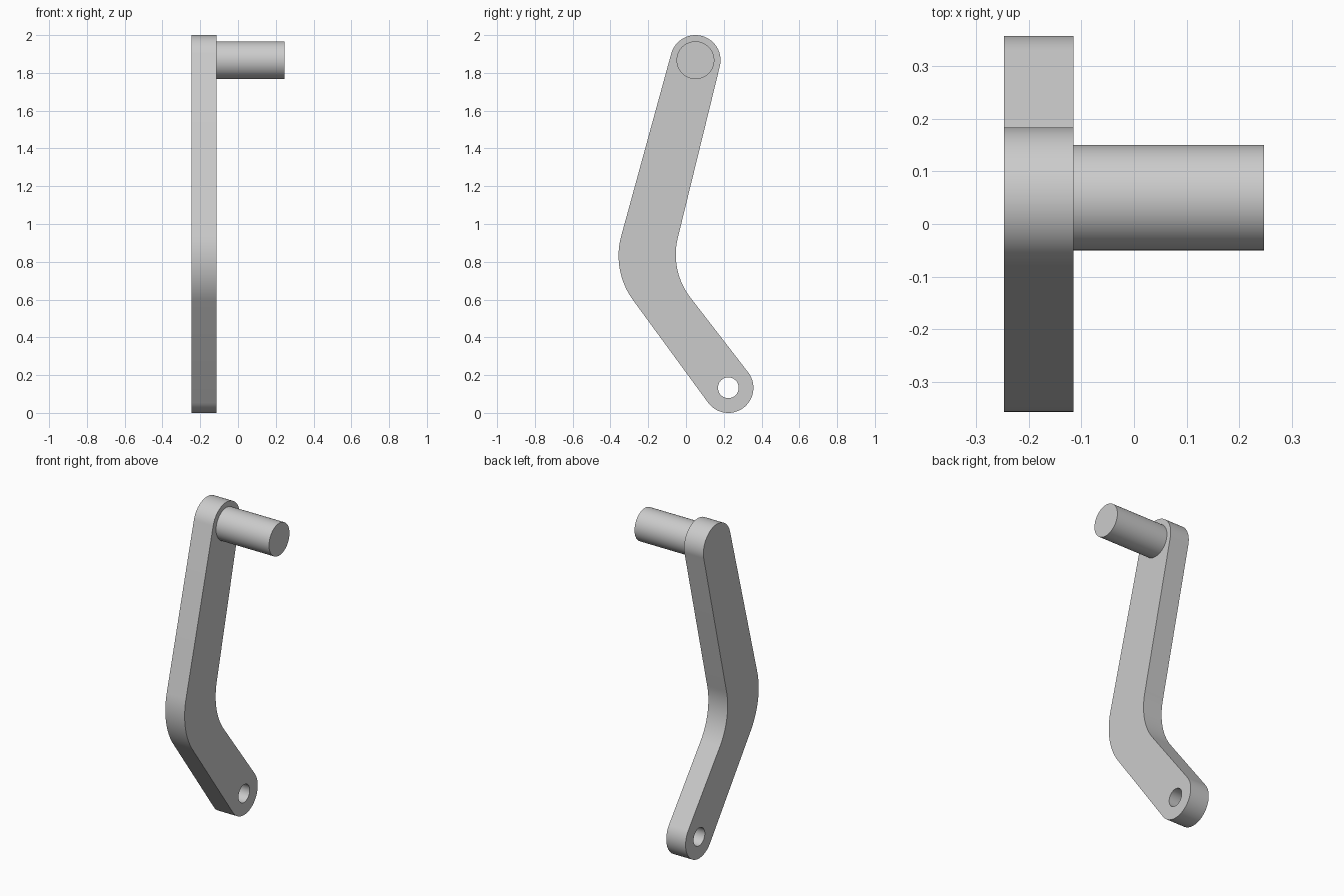
import bpy, bmesh
from math import radians, cos, sin, pi
from mathutils import Vector, Matrix

if "Cube" in bpy.data.objects:
    bpy.data.objects.remove(bpy.data.objects["Cube"], do_unlink=True)

grey = bpy.data.materials.new("light grey metal")
grey.use_nodes = True
colour = (0.6, 0.6, 0.6, 1)
grey.diffuse_color = colour
grey.node_tree.nodes["Principled BSDF"].inputs["Base Color"].default_value = colour

ARM_X, ARM_END, PIN_END = -0.247, -0.115, 0.247
TOP, BOTTOM = (0.05, 1.867), (0.224, 0.133)
END_RADIUS = 0.133


def arc(centre, radius, start, end, steps):
    """Points in the y-z plane along an arc, angles in degrees."""
    angles = [radians(start + (end - start) * i / steps) for i in range(steps + 1)]
    return [(centre[0] + radius * cos(a), centre[1] + radius * sin(a)) for a in angles]


def finish(bm, name):
    bmesh.ops.recalc_face_normals(bm, faces=bm.faces)
    mesh = bpy.data.meshes.new(name)
    bm.to_mesh(mesh)
    bm.free()
    mesh.materials.append(grey)
    obj = bpy.data.objects.new(name, mesh)
    bpy.context.collection.objects.link(obj)
    bpy.ops.object.select_all(action='DESELECT')
    obj.select_set(True)
    bpy.context.view_layer.objects.active = obj
    bpy.ops.object.shade_smooth_by_angle(angle=radians(30))
    return obj


# Bent arm: rounded ends joined by outer and inner bend arcs, with a through hole
outline = (arc(TOP, END_RADIUS, -13, 165, 40)
           + arc((0.041, 0.832), 0.398, 165, 216.5, 20)
           + arc(BOTTOM, END_RADIUS, 216.5, 397, 40)
           + arc((0.32, 0.838), 0.374, 217, 166, 20))
hole = arc(BOTTOM, 0.055, 0, 360, 40)[:-1]

bm = bmesh.new()
edges = []
for loop in (outline, hole):
    verts = [bm.verts.new((ARM_X, y, z)) for y, z in loop]
    edges += [bm.edges.new((verts[i - 1], verts[i])) for i in range(len(verts))]
bmesh.ops.remove_doubles(bm, verts=bm.verts, dist=0.0002)
bmesh.ops.triangle_fill(bm, edges=list(bm.edges), use_beauty=True)
side = bmesh.ops.extrude_face_region(bm, geom=list(bm.faces), use_keep_orig=True)
moved = [g for g in side["geom"] if isinstance(g, bmesh.types.BMVert)]
bmesh.ops.translate(bm, verts=moved, vec=Vector((ARM_END - ARM_X, 0, 0)))
finish(bm, "bent_arm")

# Handle pin standing out from the top of the arm
bm = bmesh.new()
place = (Matrix.Translation(((ARM_END + PIN_END) / 2, *TOP))
         @ Matrix.Rotation(pi / 2, 4, 'Y'))
bmesh.ops.create_cone(bm, cap_ends=True, segments=64, radius1=0.1, radius2=0.1,
                      depth=PIN_END - ARM_END, matrix=place)
finish(bm, "handle_pin")
